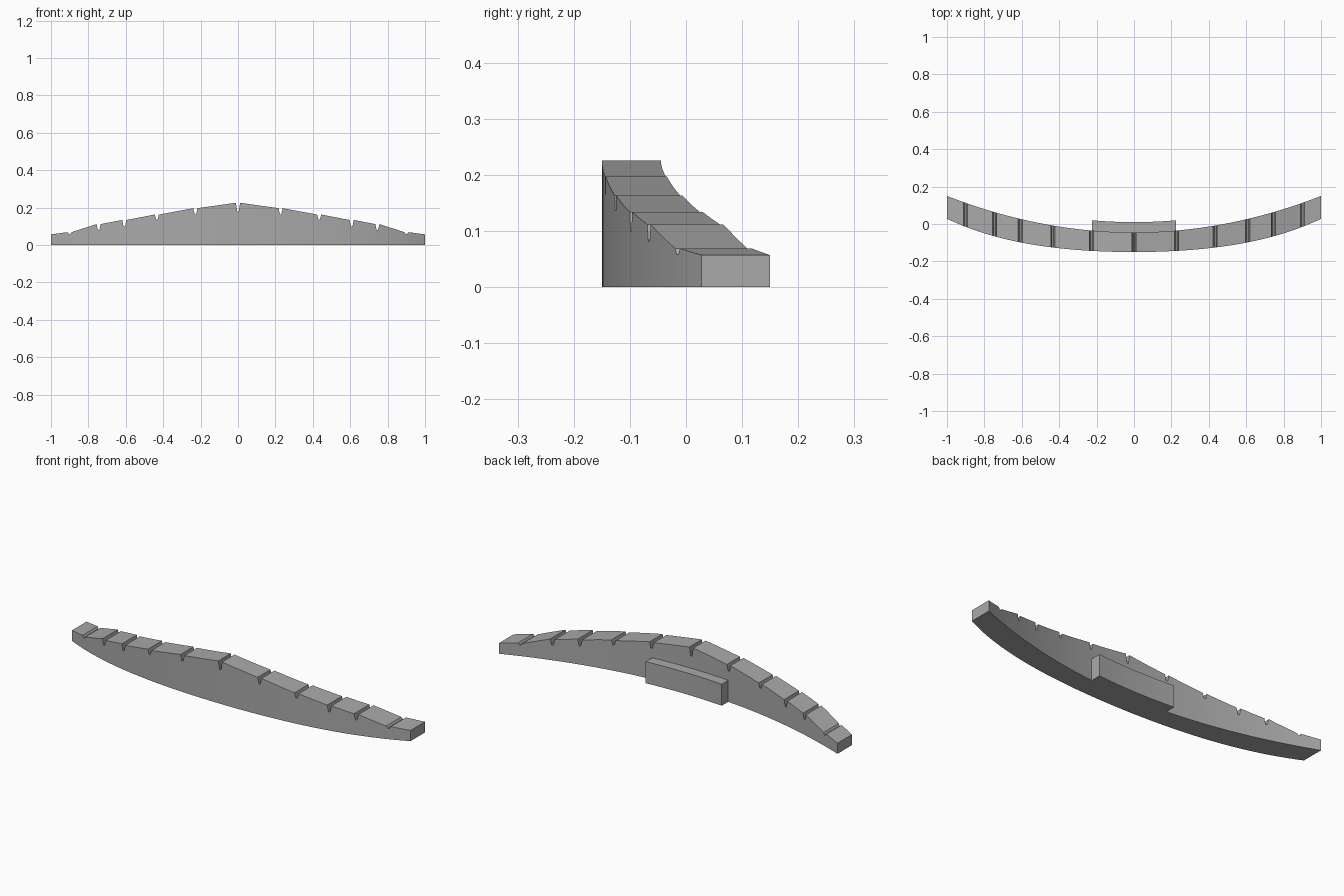
import bpy, bmesh, math

cube = bpy.data.objects.get("Cube")
if cube:
    bpy.data.objects.remove(cube)

grey = bpy.data.materials.new("plain grey")
grey.use_nodes = True
GREY = (0.4, 0.4, 0.4, 1)
grey.diffuse_color = GREY
grey.node_tree.nodes["Principled BSDF"].inputs["Base Color"].default_value = GREY


def front_y(x):
    return -0.15 + 0.118 * x**2 + 0.06 * x**4


def back_y(x):
    return -0.045 + 0.195 * x**2


def curved_bar(name, profile, front, back):
    """Sweep a rectangle along x; profile gives the top height at each x."""
    bm = bmesh.new()
    rings = []
    for x, z in profile:
        corners = ((front(x), 0), (front(x), z), (back(x), z), (back(x), 0))
        rings.append([bm.verts.new((x, y, h)) for y, h in corners])
    for a, b in zip(rings, rings[1:]):
        for i in range(4):
            j = (i + 1) % 4
            bm.faces.new((a[i], a[j], b[j], b[i]))
    bm.faces.new(rings[0])
    bm.faces.new(rings[-1])
    bmesh.ops.recalc_face_normals(bm, faces=bm.faces)
    mesh = bpy.data.meshes.new(name)
    bm.to_mesh(mesh)
    bm.free()
    mesh.materials.append(grey)
    obj = bpy.data.objects.new(name, mesh)
    bpy.context.collection.objects.link(obj)
    bpy.ops.object.select_all(action="DESELECT")
    obj.select_set(True)
    bpy.context.view_layer.objects.active = obj
    bpy.ops.object.shade_smooth_by_angle(angle=math.radians(20))
    return obj


# Notches from the middle outwards: position, lip height, floor height
notches = [(0, 0.226, 0.18), (0.228, 0.197, 0.164), (0.434, 0.163, 0.137),
           (0.608, 0.134, 0.099), (0.745, 0.112, 0.081), (0.9, 0.069, 0.058)]
LIP, FLOOR, STEPS = 0.011, 0.004, 4

# Half of the top profile, with straight runs between the notches
half = []
for k, (x, lip, floor) in enumerate(notches):
    if k:
        half += [(x - LIP, lip), (x - FLOOR, floor)]
    half += [(x + FLOOR, floor), (x + LIP, lip)]
    end_x, end_z = (notches[k + 1][0] - LIP, notches[k + 1][1]) if k < 5 else (1, 0.057)
    for s in range(1, STEPS):
        t = s / STEPS
        half.append((x + LIP + (end_x - x - LIP) * t, lip + (end_z - lip) * t))
half.append((1, 0.057))
profile = [(-x, z) for x, z in reversed(half)] + half

curved_bar("notched_arched_bar", profile, front_y, back_y)

# Raised block on the middle of the back face
block = [(-0.225 + 0.45 * i / 8, 0.115) for i in range(9)]
curved_bar("back_block", block, lambda x: back_y(x) - 0.02, lambda x: 0.01 + 0.19 * x**2)
